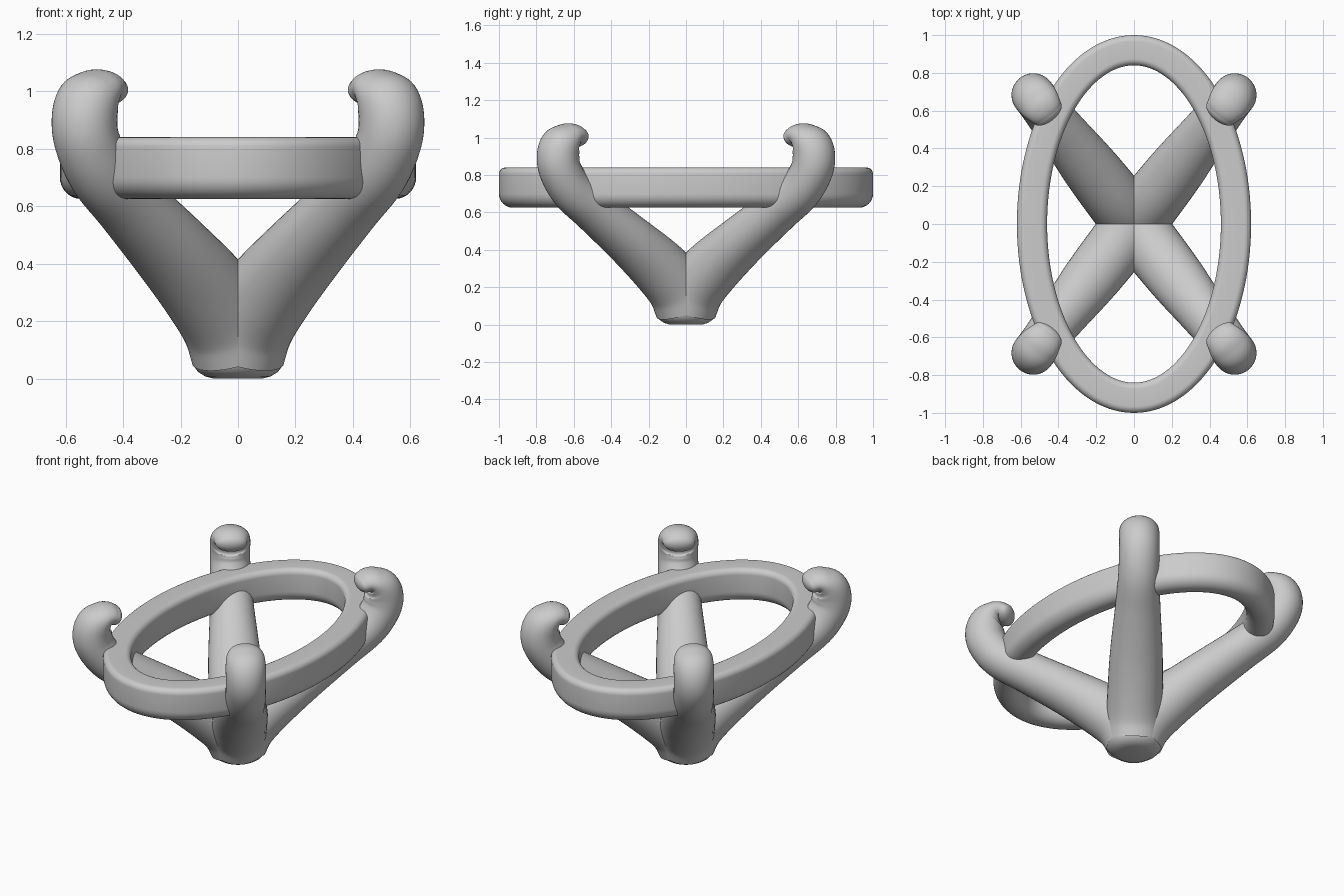
import bpy, bmesh
from math import sin, cos, pi, radians, hypot
from mathutils import Vector

if "Cube" in bpy.data.objects:
    bpy.data.objects.remove(bpy.data.objects["Cube"])


def skin(name, loops, close=False):
    """Bridge equal-sized vertex loops into one smooth object."""
    bm = bmesh.new()
    rows = [[bm.verts.new(p) for p in loop] for loop in loops]
    n, m = len(rows[0]), len(rows)
    for i in range(m if close else m - 1):
        a, b = rows[i], rows[(i + 1) % m]
        for j in range(n):
            k = (j + 1) % n
            bm.faces.new((a[j], a[k], b[k], b[j]))
    if not close:
        bm.faces.new(rows[0])
        bm.faces.new(rows[-1])
    bmesh.ops.recalc_face_normals(bm, faces=bm.faces)
    mesh = bpy.data.meshes.new(name)
    bm.to_mesh(mesh)
    bm.free()
    ob = bpy.data.objects.new(name, mesh)
    bpy.context.collection.objects.link(ob)
    bpy.ops.object.select_all(action='DESELECT')
    ob.select_set(True)
    bpy.context.view_layer.objects.active = ob
    bpy.ops.object.shade_smooth_by_angle(angle=radians(40))
    return ob


def spline(pts, steps):
    """Catmull-Rom through the points."""
    v = [Vector(p) for p in pts]
    v = [2 * v[0] - v[1]] + v + [2 * v[-1] - v[-2]]
    out = []
    for i in range(1, len(v) - 2):
        a, b, c, d = v[i - 1:i + 3]
        for s in range(steps):
            t = s / steps
            out.append(0.5 * (2 * b + (c - a) * t + (2 * a - 5 * b + 4 * c - d) * t * t
                              + (3 * b - a - 3 * c + d) * t ** 3))
    return out + [v[-2]]


# Oval ring: rounded section, tight corners on top and full round below
def corner(x, z, r, a0):
    return [(x + r * cos(radians(a0 + 90 * i / 8)), z + r * sin(radians(a0 + 90 * i / 8)))
            for i in range(9)]


section = (corner(0.045, 0.805, 0.035, 0) + corner(-0.045, 0.805, 0.035, 90)
           + corner(-0.005, 0.70, 0.075, 180) + corner(0.005, 0.70, 0.075, 270))
loops = []
for i in range(128):
    t = 2 * pi * i / 128
    nx, ny = 0.92 * cos(t), 0.54 * sin(t)
    k = hypot(nx, ny)
    loops.append([(0.54 * cos(t) + nx / k * w, 0.92 * sin(t) + ny / k * w, z) for w, z in section])
skin("oval_ring", loops, close=True)

# Prong path: distance from the axis, height, in-plane radius, sideways radius
path = [(0, 0.075, 0.16, 0.16), (0.06, 0.19, 0.16, 0.16), (0.18, 0.305, 0.155, 0.158),
        (0.38, 0.45, 0.135, 0.15), (0.61, 0.605, 0.12, 0.13), (0.77, 0.715, 0.115, 0.118),
        (0.85, 0.82, 0.113, 0.115), (0.868, 0.90, 0.113, 0.115), (0.85, 0.965, 0.103, 0.115),
        (0.81, 1.003, 0.075, 0.11), (0.775, 1.012, 0.062, 0.10), (0.745, 1.003, 0.055, 0.09)]
rings = spline(path, 6)
tangents = []
for i in range(len(rings)):
    d = rings[min(i + 1, len(rings) - 1)] - rings[max(i - 1, 0)]
    tangents.append(Vector((d[0], d[1])).normalized())
tangents[0] = Vector((0, 1))

# Rounded claw tip
end, dirn = rings[-1].copy(), tangents[-1]
for i in range(1, 8):
    a = radians(12 * i)
    off = dirn * 0.045 * sin(a)
    rings.append(Vector((end[0] + off[0], end[1] + off[1], end[2] * cos(a), end[3] * cos(a))))
    tangents.append(dirn)


def prong(name, angle):
    u = Vector((cos(angle), sin(angle), 0))
    side = Vector((-sin(angle), cos(angle), 0))
    up = Vector((0, 0, 1))
    loops = []
    for (d, z, rn, rb), t in zip(rings, tangents):
        normal = u * -t[1] + up * t[0]
        c = u * d + up * z
        loops.append([c + normal * rn * cos(2 * pi * j / 40) + side * rb * sin(2 * pi * j / 40)
                      for j in range(40)])
    skin(name, loops)


for name, deg in (("back_right_prong", 52), ("back_left_prong", 128),
                  ("front_left_prong", 232), ("front_right_prong", 308)):
    prong(name, radians(deg))

# Rounded base foot
profile = [(0.085, 0.0), (0.115, 0.008), (0.14, 0.024), (0.155, 0.045), (0.161, 0.065),
           (0.161, 0.08), (0.14, 0.09)]
skin("base_foot", [[(r * cos(2 * pi * j / 48), r * sin(2 * pi * j / 48), z) for j in range(48)]
                   for r, z in profile])
